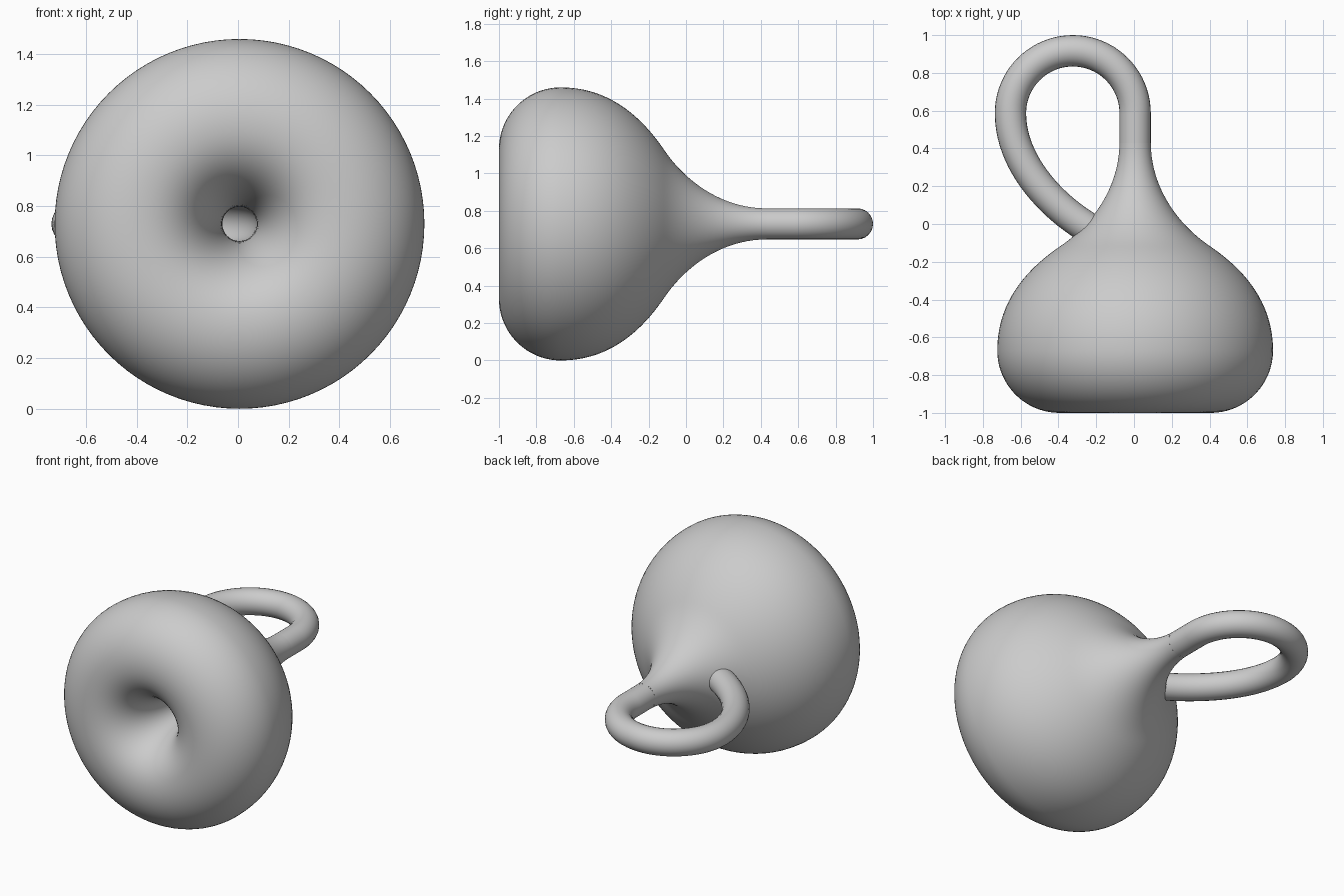
import bpy, bmesh, math
from mathutils import Vector
from mathutils.geometry import interpolate_bezier

cube = bpy.data.objects.get("Cube")
if cube:
    bpy.data.objects.remove(cube, do_unlink=True)

AXIS_X, AXIS_Z = 0.006, 0.73   # the bottle's axis runs along y
TUBE = 0.083
THROAT = 0.068

grey = bpy.data.materials.new("plain grey")
grey.use_nodes = True
colour = (0.6, 0.6, 0.6, 1)
grey.diffuse_color = colour
grey.node_tree.nodes["Principled BSDF"].inputs["Base Color"].default_value = colour


def link(name, data):
    ob = bpy.data.objects.new(name, data)
    bpy.context.collection.objects.link(ob)
    data.materials.append(grey)
    return ob


def profile(segments, steps):
    """Join bezier segments of (radius, y) points into one polyline."""
    pts = []
    for seg in segments:
        part = interpolate_bezier(*[Vector((r, y, 0)) for r, y in seg], steps)
        pts += part[1:] if pts else part
    return pts


def lathe(name, pts, sides):
    bm = bmesh.new()
    rings = []
    for p in pts:
        ring = []
        for i in range(sides):
            a = math.tau * i / sides
            ring.append(bm.verts.new((AXIS_X + p.x * math.cos(a), p.y,
                                      AXIS_Z + p.x * math.sin(a))))
        rings.append(ring)
    for a, b in zip(rings, rings[1:]):
        for i in range(sides):
            j = (i + 1) % sides
            bm.faces.new((a[i], a[j], b[j], b[i])).smooth = True
    me = bpy.data.meshes.new(name)
    bm.to_mesh(me)
    bm.free()
    return link(name, me)


# Body: funnel throat, rounded lip, bulb and tapering neck
body_profile = profile([
    [(THROAT, -0.42), (THROAT, -0.78), (0.18, -1), (0.40, -1)],
    [(0.40, -1), (0.582, -1), (0.73, -0.852), (0.73, -0.67)],
    [(0.73, -0.67), (0.73, -0.40), (0.56, -0.23), (0.40, -0.12)],
    [(0.40, -0.12), (0.22, 0.0), (TUBE, 0.20), (TUBE, 0.43)],
], 20)
lathe("bottle_body", body_profile, 96)

# Looped tube: bends over, pierces the bulb and meets the funnel throat
LEFT, TOP, MID = -0.654, 0.917, -0.324
# each entry: point, incoming handle, outgoing handle, radius
path = [
    ((AXIS_X, 0.43), (AXIS_X, 0.38), (AXIS_X, 0.48), TUBE),
    ((AXIS_X, 0.587), (AXIS_X, 0.53), (AXIS_X, 0.769), TUBE),
    ((MID, TOP), (MID + 0.182, TOP), (MID - 0.182, TOP), TUBE),
    ((LEFT, 0.587), (LEFT, 0.769), (LEFT, 0.33), TUBE),
    ((-0.26, -0.01), (-0.45, 0.11), (-0.12, -0.098), TUBE),
    ((AXIS_X, -0.42), (AXIS_X, -0.2), (AXIS_X, -0.5), THROAT),
]
curve = bpy.data.curves.new("looped_tube", "CURVE")
curve.dimensions = "3D"
curve.resolution_u = 20
curve.bevel_depth = 1
curve.bevel_resolution = 10
spline = curve.splines.new("BEZIER")
spline.bezier_points.add(len(path) - 1)
for bp, (co, h_in, h_out, radius) in zip(spline.bezier_points, path):
    bp.handle_left_type = bp.handle_right_type = "FREE"
    bp.co = (*co, AXIS_Z)
    bp.handle_left = (*h_in, AXIS_Z)
    bp.handle_right = (*h_out, AXIS_Z)
    bp.radius = radius
spline.use_smooth = True
tube = link("looped_tube", curve)
bpy.ops.object.select_all(action="DESELECT")
tube.select_set(True)
bpy.context.view_layer.objects.active = tube
bpy.ops.object.convert(target="MESH")
bpy.ops.object.shade_smooth()
